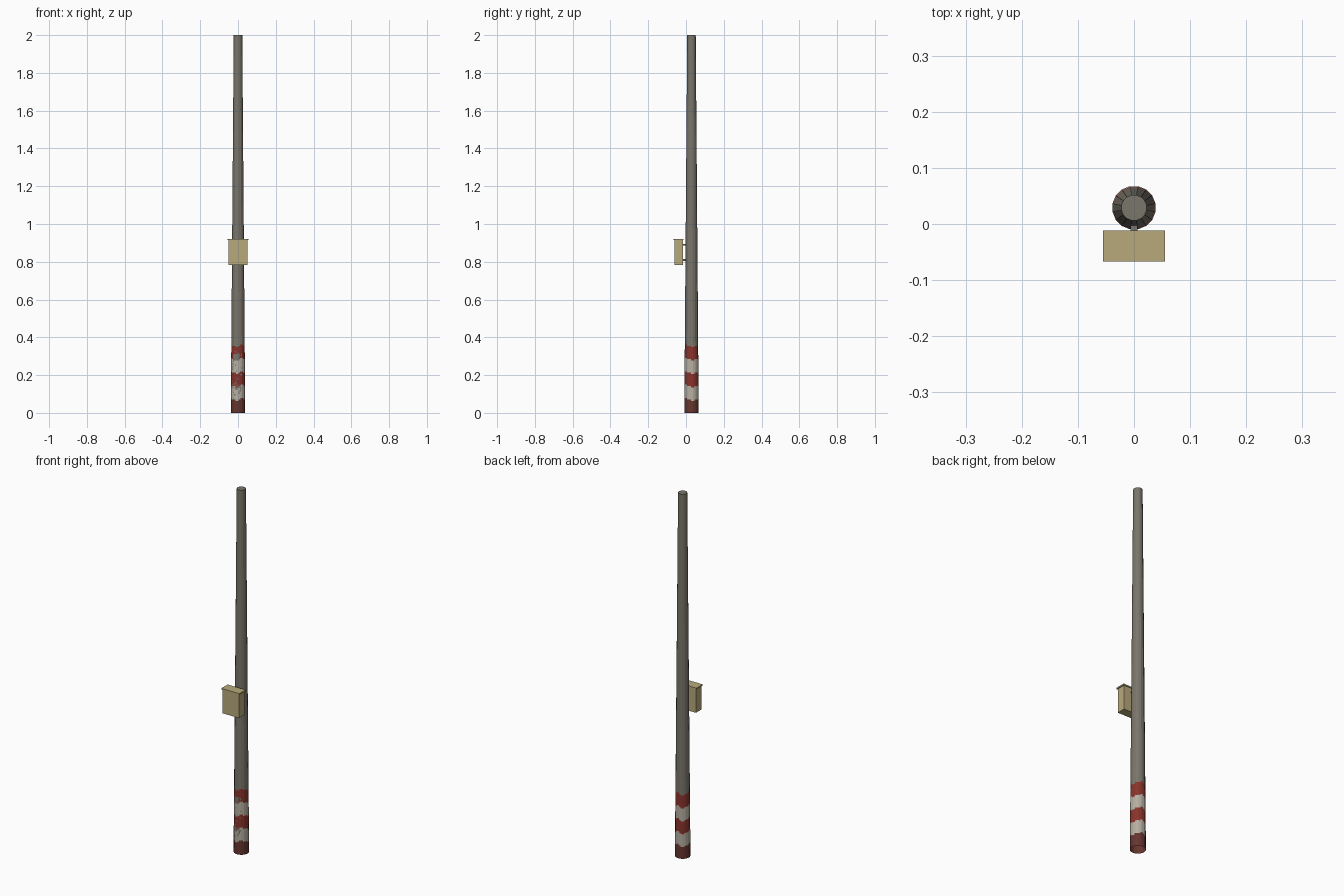
import bpy, bmesh, math, random
from mathutils import Vector

if "Cube" in bpy.data.objects:
    bpy.data.objects.remove(bpy.data.objects["Cube"])

random.seed(4)


def material(name, rgb):
    m = bpy.data.materials.new(name)
    m.diffuse_color = (*rgb, 1)
    m.use_nodes = True
    m.node_tree.nodes["Principled BSDF"].inputs["Base Color"].default_value = m.diffuse_color
    return m


GREY = material("weathered grey", (0.195, 0.18, 0.145))
RED = material("faded red", (0.25, 0.034, 0.024))
WHITE = material("dirty white", (0.47, 0.43, 0.36))
DARK = material("grimy red", (0.13, 0.036, 0.027))
TAN = material("box tan", (0.48, 0.40, 0.20))


def finish(name, bm, mats):
    me = bpy.data.meshes.new(name)
    bm.to_mesh(me)
    bm.free()
    for m in mats:
        me.materials.append(m)
    ob = bpy.data.objects.new(name, me)
    bpy.context.collection.objects.link(ob)
    return ob


def box(name, lo, hi, mat):
    bm = bmesh.new()
    bmesh.ops.create_cube(bm, size=1)
    for v in bm.verts:
        v.co = Vector([(a + b) / 2 + c * (b - a) for a, b, c in zip(lo, hi, v.co)])
    return finish(name, bm, [mat])


# tapered 16-sided pole; each flat side is split into strips for the paint bands
SIDES, SPLIT, CY, H = 16, 3, 0.029, 2.0
R0, R1 = 0.039, 0.023
STEP, PAINT_TOP = 0.0071, 0.37


def ring_point(k, z):
    r = R0 + (R1 - R0) * z / H
    side, t = divmod(k, SPLIT)
    a, b = (2 * math.pi * (side + i - 0.5) / SIDES for i in (0, 1))
    t /= SPLIT
    x = math.cos(a) * (1 - t) + math.cos(b) * t
    y = math.sin(a) * (1 - t) + math.sin(b) * t
    return (r * x, CY + r * y, z)


def paint(ang, z):
    """Bands with ragged edges, chipped on the front left."""
    zz = z + 0.006 * math.sin(3 * ang + 1) + 0.003 * math.sin(7 * ang)
    band = int(zz / 0.071)
    if band > 4:
        return 0
    front = math.cos(ang + math.pi / 2 + 0.35)
    if front > 0.6:
        if 0.125 < z < 0.15 and random.random() < 0.6:
            return 0
        if 0.28 < z < 0.31 and front > 0.85:
            return 0
        if 0.07 < z < 0.34 and random.random() < 0.07:
            return 0
    if band == 0:
        return 3
    return 2 if band % 2 else 1


bm = bmesh.new()
N = SIDES * SPLIT
levels = [i * STEP for i in range(int(PAINT_TOP / STEP) + 1)] + [H]
rings = [[bm.verts.new(ring_point(k, z)) for k in range(N)] for z in levels]
for i in range(len(levels) - 1):
    for k in range(N):
        n = (k + 1) % N
        f = bm.faces.new((rings[i][k], rings[i][n], rings[i + 1][n], rings[i + 1][k]))
        c = f.calc_center_median()
        if levels[i + 1] < H:
            f.material_index = paint(math.atan2(c.y - CY, c.x), c.z)
bm.faces.new(rings[-1])
finish("pole", bm, [GREY, RED, WHITE, DARK])

# control box with overhanging lid
box("box_body", (-0.05, -0.062, 0.783), (0.05, -0.015, 0.915), TAN)
box("box_lid", (-0.055, -0.067, 0.914), (0.055, -0.012, 0.921), TAN)

# two brackets joining the box to the pole
for name, z in (("lower_bracket", 0.81), ("upper_bracket", 0.89)):
    box(name, (-0.006, -0.016, z - 0.005), (0.006, 0.002, z + 0.005), GREY)
